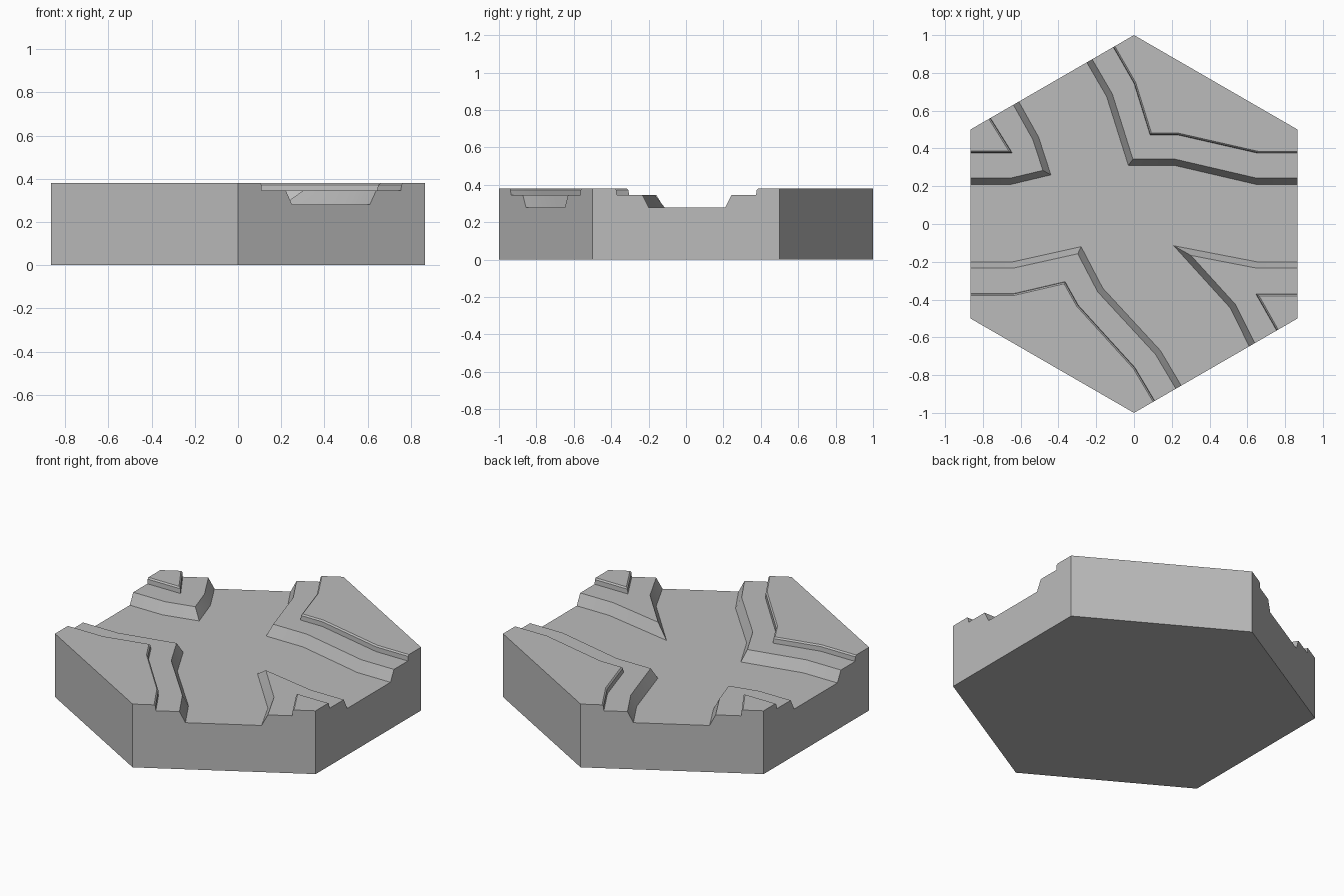
import bpy
import bmesh
from mathutils import Vector

old = bpy.data.objects.get("Cube")
if old:
    bpy.data.objects.remove(old)

FLOOR, BANK, STEP, TOP = 0.28, 0.345, 0.372, 0.38
SIDE = 0.866

# Each bank, counterclockwise: waterline, upper step line, tile corners it holds
BANKS = [
    ([(.866, .21), (.645, .21), (.215, .31), (-.03, .31), (-.145, .675), (-.25, .855)],
     [(.866, .375), (.655, .375), (.23, .472), (.085, .472), (0, .745), (-.11, .94)],
     [(SIDE, .5), (0, 1)]),
    ([(-.61, .648), (-.505, .46), (-.44, .26), (-.65, .21), (-.866, .21)],
     [(-.76, .56), (-.645, .377), (-.866, .377)],
     [(-SIDE, .5)]),
    ([(-.866, -.2), (-.64, -.2), (-.28, -.12), (-.165, -.34), (.14, -.67), (.25, -.855)],
     [(-.866, -.368), (-.635, -.368), (-.365, -.305), (-.295, -.43), (.005, -.76), (.11, -.935)],
     [(-SIDE, -.5), (0, -1)]),
    ([(.61, -.648), (.51, -.445), (.21, -.115), (.65, -.2), (.866, -.2)],
     [(.755, -.56), (.645, -.37), (.866, -.37)],
     [(SIDE, -.5)]),
]


def snap(p):
    """Move a line end exactly onto the hexagon's edge."""
    if abs(p.x) > 0.8:
        return Vector((SIDE if p.x > 0 else -SIDE, p.y))
    y = 1 - 0.5 / SIDE * abs(p.x)
    return Vector((p.x, y if p.y > 0 else -y))


def offset(line, d):
    """Offset a line to its right with mitred corners."""
    pts = [Vector(p) for p in line]
    dirs = [(b - a).normalized() for a, b in zip(pts, pts[1:])]
    norms = [Vector((v.y, -v.x)) for v in dirs]
    out = []
    for i, p in enumerate(pts):
        n1, n2 = norms[max(i - 1, 0)], norms[min(i, len(norms) - 1)]
        out.append(p + (n1 + n2) * d / (1 + n1.dot(n2)))
    out[0], out[-1] = snap(out[0]), snap(out[-1])
    return out


bm = bmesh.new()


def row(line, z):
    return [bm.verts.new((p[0], p[1], z)) for p in line]


def strip(a, b):
    for i in range(len(a) - 1):
        bm.faces.new((a[i], a[i + 1], b[i + 1], b[i]))


# Banks: sloped shore, flat tread, upright step with a softened lip, plateau
parts = []
for shore, upper, corners in BANKS:
    rows = [row(offset(shore, 0), FLOOR), row(offset(shore, 0.033), BANK),
            row(offset(upper, 0), BANK), row(offset(upper, 0.002), STEP),
            row(offset(upper, 0.01), TOP)]
    rim, foot = row(corners, TOP), row(corners, 0)
    strip(rows[0], rows[1])
    bm.faces.new(rows[1] + rows[2][::-1])
    strip(rows[2], rows[3])
    strip(rows[3], rows[4])
    bm.faces.new(rows[4] + rim[::-1])
    strip(foot, rim)
    parts.append((rows, rim, foot))

# Notched side walls where the channels leave the tile
for (rows, rim, foot), (rows2, rim2, foot2) in zip(parts, parts[1:] + parts[:1]):
    bm.faces.new([foot[-1], rim[-1]] + [r[-1] for r in rows[::-1]]
                 + [r[0] for r in rows2] + [rim2[0], foot2[0]])

# Channel floor and underside
bm.faces.new([v for rows, _, _ in parts for v in rows[0]])
bm.faces.new([v for _, _, foot in parts for v in foot])
bmesh.ops.recalc_face_normals(bm, faces=bm.faces)

mesh = bpy.data.meshes.new("river_tile")
bm.to_mesh(mesh)
bm.free()
tile = bpy.data.objects.new("river_tile", mesh)
bpy.context.collection.objects.link(tile)

# Plain grey material
grey = bpy.data.materials.new("stone_grey")
grey.use_nodes = True
colour = (0.5, 0.5, 0.5, 1)
grey.diffuse_color = colour
grey.node_tree.nodes["Principled BSDF"].inputs["Base Color"].default_value = colour
mesh.materials.append(grey)

bpy.ops.object.select_all(action='DESELECT')
tile.select_set(True)
bpy.context.view_layer.objects.active = tile
bpy.ops.object.shade_smooth_by_angle(angle=0.52)
